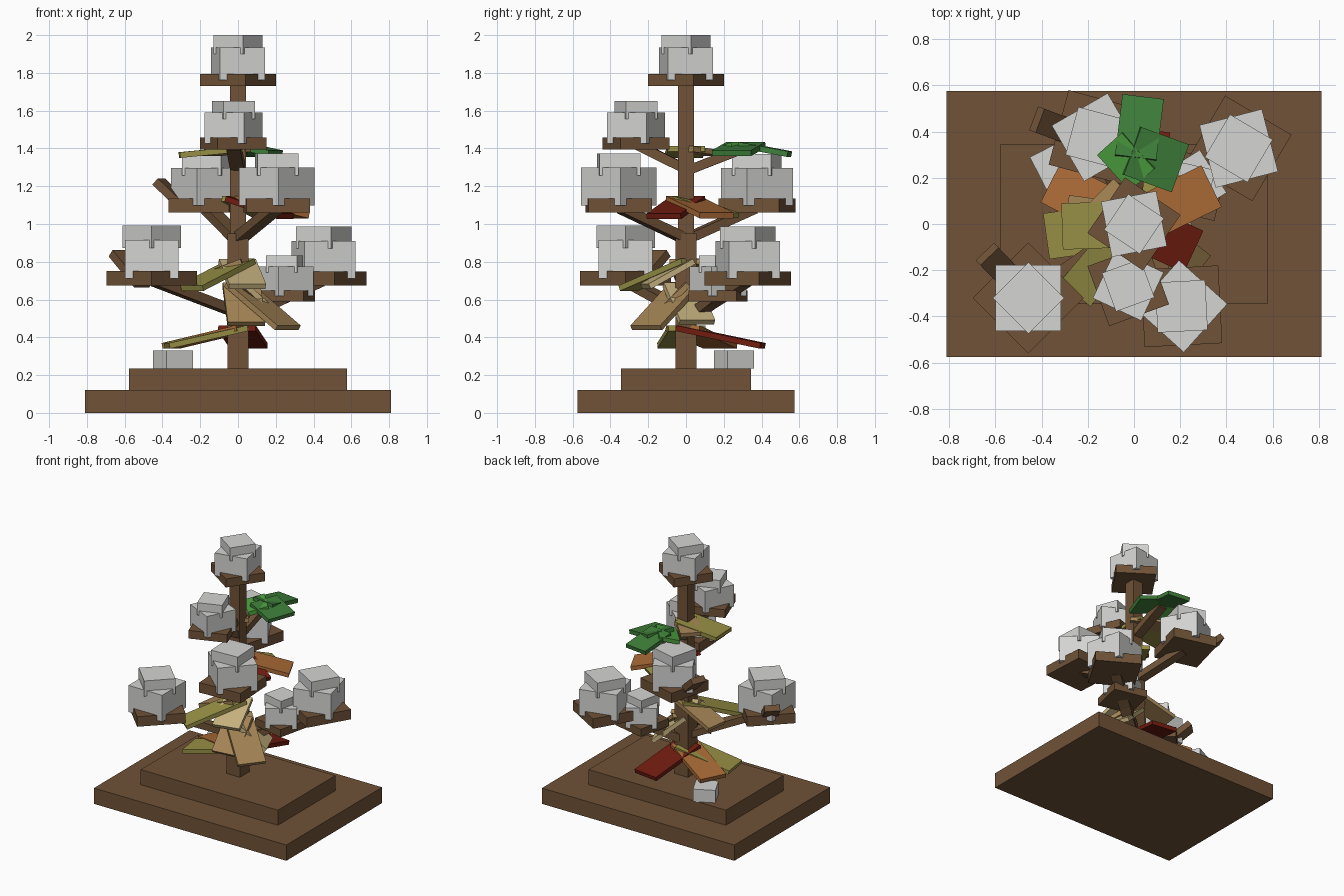
import bpy, math
from mathutils import Vector, Matrix

cube = bpy.data.objects.get("Cube")
if cube:
    bpy.data.objects.remove(cube, do_unlink=True)


def material(name, rgb):
    m = bpy.data.materials.new(name)
    m.use_nodes = True
    m.diffuse_color = (*rgb, 1)
    m.node_tree.nodes["Principled BSDF"].inputs["Base Color"].default_value = (*rgb, 1)
    return m


BROWN = material("bark_brown", (.16, .085, .038))
SNOW = material("snow_white", (.66, .66, .65))
GREEN = material("leaf_green", (.048, .21, .042))
LIME = material("leaf_light_green", (.075, .35, .05))
ORANGE = material("leaf_orange", (.4, .145, .038))
RED = material("leaf_dark_red", (.165, .012, .005))
OLIVE = material("leaf_olive", (.31, .275, .06))
TAN = material("leaf_tan", (.37, .23, .09))
PALE = material("leaf_pale_tan", (.56, .44, .21))


def box(name, mat, size, matrix):
    """Box of full size, placed by a matrix."""
    bpy.ops.mesh.primitive_cube_add(size=1)
    ob = bpy.context.object
    ob.name = name
    ob.data.transform(matrix @ Matrix.Diagonal((*size, 1)))
    ob.data.materials.append(mat)
    return ob


def upright(name, mat, x, y, z0, z1, sx, sy, rot=0):
    m = Matrix.Translation((x, y, (z0 + z1) / 2)) @ Matrix.Rotation(math.radians(rot), 4, 'Z')
    return box(name, mat, (sx, sy, z1 - z0), m)


def bar(name, mat, start, end, width, thick):
    """Flat bar between two points, its broad side kept level."""
    a, b = Vector(start), Vector(end)
    u = (b - a).normalized()
    v = Vector((0, 0, 1)).cross(u).normalized()
    m = Matrix((u, v, u.cross(v))).transposed().to_4x4()
    m.translation = (a + b) / 2
    return box(name, mat, ((b - a).length, width, thick), m)


def leaf(name, mat, anchor, azimuth, reach, drop, width=.2):
    t = math.radians(azimuth)
    d = Vector((math.cos(t) * reach, math.sin(t) * reach, -drop))
    a = Vector(anchor)
    bar(name, mat, a - d * .1, a + d, width, .03)


def snow_stack(name, x, y, z, s, rot):
    """Bark pad with two snow blocks, each turned an eighth from the next."""
    upright(name + "_pad", BROWN, x, y, z, z + .065 * s, .29 * s, .29 * s, rot + 45)
    upright(name + "_snow", SNOW, x, y, z + .032 * s, z + .205 * s, .243 * s, .243 * s, rot)
    upright(name + "_snow_cap", SNOW, x, y, z + .17 * s, z + .27 * s, .187 * s, .187 * s, rot + 45)


# Stepped base and trunk
upright("base_step", BROWN, 0, 0, 0, .12, 1.62, 1.15)
upright("upper_step", BROWN, 0, 0, .12, .235, 1.155, .69)
upright("lower_trunk", BROWN, 0, 0, .235, .95, .113, .113)
upright("upper_trunk", BROWN, 0, 0, .95, 1.75, .086, .086)

# Snowy pads: position, scale, turn, height where the branch leaves the trunk
pads = {
    "top": (0, 0, 1.73, 1, 11, None),
    "upper_front": (-.025, -.265, 1.395, .95, -25, 1.29),
    "middle_back": (-.165, .375, 1.06, 1.15, 30, .92),
    "middle_front": (.205, -.356, 1.06, 1.16, 48, .92),
    "lower_back": (.453, .327, .675, 1.15, 14.5, .5),
    "lower_front": (-.457, -.32, .675, 1.17, 0, .53),
    "small": (.25, .17, .59, .9, 32, .48),
}
for name, (x, y, z, s, rot, root) in pads.items():
    snow_stack(name, x, y, z, s, rot)
    if root:
        bar(name + "_branch", BROWN, (0, 0, root), (x * .95, y * .95, z + .02), .075, .05)

# Twigs, the bare leafy branch and the snow clump on the step
bar("lower_twig", BROWN, (-.5, -.27, .68), (-.635, -.13, .845), .11, .045)
bar("middle_twig", BROWN, (-.28, .4, 1.09), (-.42, .452, 1.225), .11, .045)
bar("green_branch", BROWN, (0, 0, 1.28), (.01, .32, 1.405), .07, .05)
upright("fallen_snow", SNOW, -.345, .255, .235, .33, .157, .157, 27)

# Leaf clusters, from the lowest up
low = (0, 0, .44)
leaf("low_orange_leaf", ORANGE, low, 153, .4, .085)
leaf("low_red_leaf", RED, low, 82, .41, .085)
leaf("low_olive_leaf", OLIVE, low, 188, .38, .085)

front = (.02, -.02, .66)
leaf("front_tan_leaf", TAN, front, -38, .31, .21)
leaf("front_brown_leaf", TAN, front, -83, .2, .19)
leaf("front_pale_leaf", PALE, front, 22, .21, .18)

mid = (0, 0, .79)
leaf("mid_olive_leaf", OLIVE, mid, 230, .39, .13, .17)
leaf("mid_pale_leaf", PALE, mid, 283, .22, .12)
leaf("mid_tan_leaf", TAN, mid, 172, .29, .11, .17)

high = (0, 0, 1.125)
leaf("high_orange_leaf", ORANGE, high, 26, .37, .08)
leaf("high_red_leaf", RED, high, -25, .28, .085)
leaf("high_olive_leaf", OLIVE, high, 56, .28, .08, .17)

crown = (0, 0, 1.395)
leaf("crown_olive_leaf", OLIVE, crown, 182, .31, .03)
leaf("crown_tan_leaf", TAN, crown, 135, .2, .02, .15)

tip = (.01, .31, 1.415)
leaf("green_long_leaf", GREEN, tip, 83, .24, .045, .18)
leaf("green_side_leaf", GREEN, tip, -20, .2, .04, .22)
leaf("light_green_leaf", LIME, tip, 222, .13, .035, .21)
